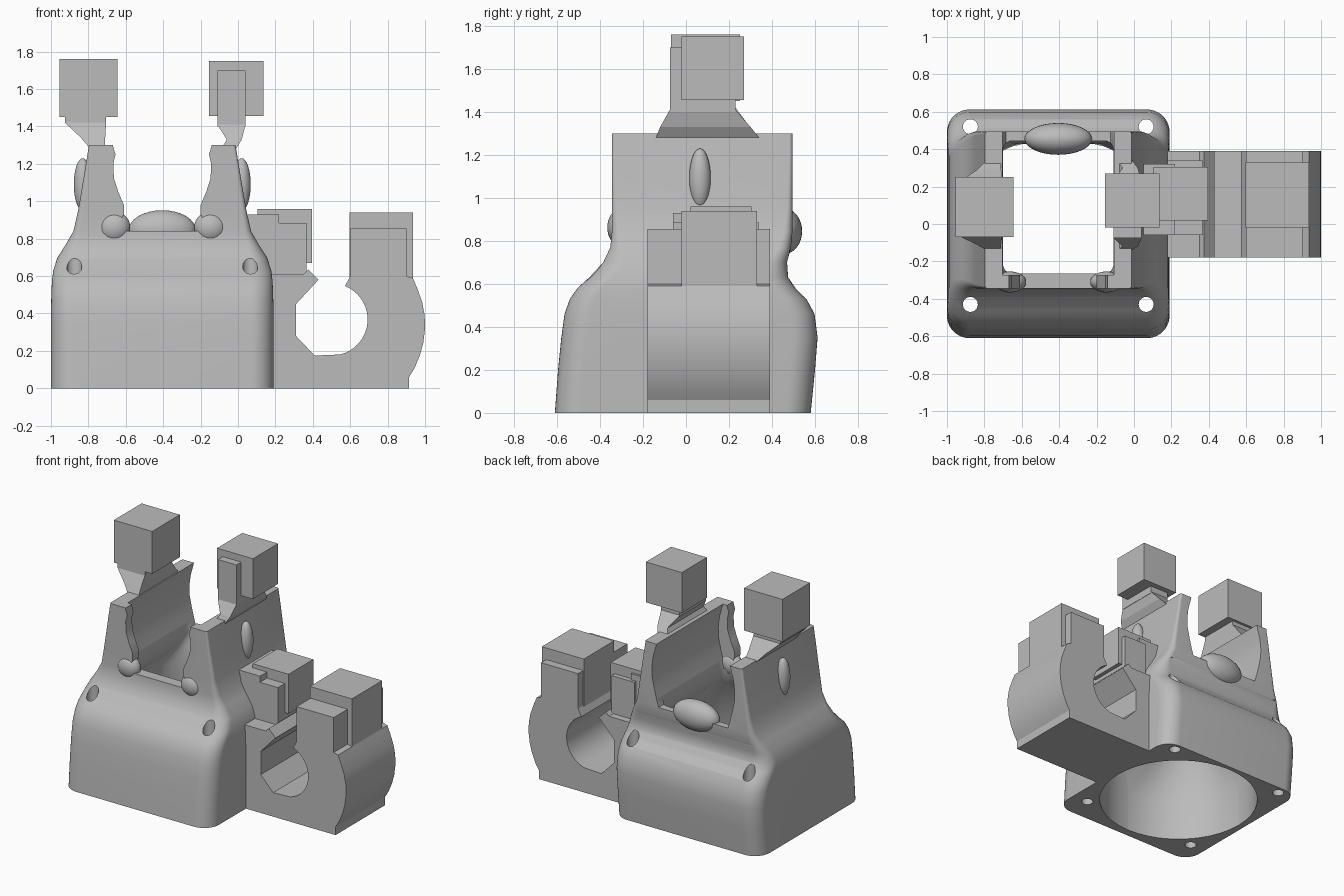
import bpy, bmesh, math
from mathutils import Matrix

if "Cube" in bpy.data.objects:
    bpy.data.objects.remove(bpy.data.objects["Cube"])

CX = -0.405  # centre line of the duct

grey = bpy.data.materials.new("plain grey")
grey.diffuse_color = (0.5, 0.5, 0.5, 1)
grey.use_nodes = True
grey.node_tree.nodes["Principled BSDF"].inputs["Base Color"].default_value = grey.diffuse_color


def finish(bm, name):
    bmesh.ops.recalc_face_normals(bm, faces=bm.faces)
    me = bpy.data.meshes.new(name)
    bm.to_mesh(me)
    bm.free()
    me.materials.append(grey)
    ob = bpy.data.objects.new(name, me)
    bpy.context.collection.objects.link(ob)
    return ob


def smooth(ob, angle=35):
    bpy.ops.object.select_all(action='DESELECT')
    ob.select_set(True)
    bpy.context.view_layer.objects.active = ob
    bpy.ops.object.shade_smooth_by_angle(angle=math.radians(angle))


def loft(name, rings):
    """Skin a stack of point rings and cap both ends."""
    bm = bmesh.new()
    loops = [[bm.verts.new(p) for p in ring] for ring in rings]
    for a, b in zip(loops, loops[1:]):
        for i in range(len(a)):
            j = (i + 1) % len(a)
            bm.faces.new((a[i], a[j], b[j], b[i]))
    bm.faces.new(loops[0])
    bm.faces.new(loops[-1])
    return finish(bm, name)


def rounded(z, hx, y0, y1, r, n=10):
    """Rounded rectangle ring around the duct centre line."""
    pts = []
    corners = [(hx - r, y1 - r), (r - hx, y1 - r), (r - hx, y0 + r), (hx - r, y0 + r)]
    for k, (x, y) in enumerate(corners):
        for i in range(n + 1):
            a = math.pi / 2 * (k + i / n)
            pts.append((CX + x + r * math.cos(a), y + r * math.sin(a), z))
    return pts


def rect(z, x0, x1, y0, y1):
    return [(x0, y0, z), (x1, y0, z), (x1, y1, z), (x0, y1, z)]


def box(name, x0, x1, y0, y1, z0, z1):
    return loft(name, [rect(z0, x0, x1, y0, y1), rect(z1, x0, x1, y0, y1)])


def extrude_y(name, profile, y0, y1):
    return loft(name, [[(x, y, z) for x, z in profile] for y in (y0, y1)])


def ellipsoid(name, centre, size):
    bm = bmesh.new()
    m = Matrix.Translation(centre) @ Matrix.Diagonal((*size, 1))
    bmesh.ops.create_uvsphere(bm, u_segments=32, v_segments=16, radius=1, matrix=m)
    ob = finish(bm, name)
    smooth(ob)


def cut(ob, cutters):
    for c in cutters:
        c.hide_render = True
        mod = ob.modifiers.new("cut", 'BOOLEAN')
        mod.operation, mod.solver, mod.object = 'DIFFERENCE', 'EXACT', c
    dg = bpy.context.evaluated_depsgraph_get()
    me = bpy.data.meshes.new_from_object(ob.evaluated_get(dg))
    ob.modifiers.clear()
    ob.data = me
    for c in cutters:
        bpy.data.objects.remove(c)


# Duct body: rounded base that narrows into two upright walls
body = loft("duct_body", [rounded(*r) for r in [
    (0, .595, -.61, .58, .12), (.2, .595, -.595, .60, .12), (.35, .595, -.58, .612, .12),
    (.46, .594, -.565, .598, .12), (.53, .592, -.54, .56, .12), (.58, .589, -.505, .51, .115),
    (.63, .583, -.45, .475, .11), (.70, .56, -.385, .47, .09), (.77, .515, -.352, .488, .06),
    (.84, .475, -.345, .495, .04), (.95, .45, -.345, .495, .025), (1.08, .428, -.345, .495, .02),
    (1.2, .408, -.345, .495, .015), (1.3, .392, -.345, .495, .015)]])

# Cavity from round inlet to square outlet
cavity = loft("cavity_cutter", [rounded(*r) for r in [
    (-.05, .55, -.55, .55, .549), (.3, .545, -.545, .545, .54), (.6, .45, -.41, .43, .3),
    (.72, .35, -.31, .43, .12), (.82, .295, -.265, .445, .05), (1.5, .295, -.265, .445, .05)]])


def notch(name, half, y0, y1):
    prof = [(CX + w, z) for z, w in half] + [(CX - w, z) for z, w in reversed(half)]
    return extrude_y(name, prof, y0, y1)


front_notch = notch("front_notch_cutter", [
    (.84, .25), (.93, .205), (.98, .205), (1.05, .235), (1.12, .258), (1.2, .262),
    (1.25, .25), (1.29, .262), (1.5, .262)], -1, .11)
back_notch = notch("back_notch_cutter", [
    (.841, .28), (.9, .297), (.97, .315), (1.05, .332), (1.12, .335), (1.2, .325),
    (1.301, .297), (1.5, .297)], -.272, 1)

# Four screw holes
holes = []
for x in (-.47, .47):
    for y in (-.43, .52):
        ring = [(CX + x + .04 * math.cos(t * math.pi / 12), y + .04 * math.sin(t * math.pi / 12))
                for t in range(24)]
        holes.append(loft("hole_cutter", [[(a, b, z) for a, b in ring] for z in (-.1, .76)]))
cut(body, [cavity, front_notch, back_notch] + holes)
smooth(body)

# Rounded reinforcements on the walls, front arms and back edge
for side, s in (("left", -1), ("right", 1)):
    ellipsoid(side + "_arm_ball", (CX + s * .257, -.31, .862), (.086, .056, .083))
    ellipsoid(side + "_wall_bump", (CX + s * .425, .065, 1.09), (.048, .05, .14))
ellipsoid("back_bump", (CX, .455, .845), (.18, .085, .107))

# Blocks above the two walls, on flared necks
loft("left_neck", [rect(1.28, -.79, -.71, -.14, .34), rect(1.34, -.84, -.71, -.11, .29),
                   rect(1.42, -.925, -.705, -.07, .23), rect(1.46, -.925, -.705, -.07, .23)])
box("left_top_block", -.955, -.645, -.07, .25, 1.45, 1.76)
loft("right_neck", [rect(1.28, -.09, -.01, -.14, .34), rect(1.33, -.06, .02, -.12, .3),
                    rect(1.41, -.11, .04, -.075, .23)])
box("right_post", -.11, .04, -.075, .23, 1.40, 1.70)
box("right_top_block", -.155, .135, -.02, .27, 1.455, 1.75)

# Side clip with a round seat that is open at the top
seat = [(.5 + .193 * math.cos(math.radians(a)), .368 + .193 * math.sin(math.radians(a)))
        for a in range(68, -79, -8)]
outer = [(.17, 0), (.915, 0), (.915, .06), (.945, .11), (.972, .175), (.99, .24), (1, .32),
         (.998, .39), (.985, .46), (.96, .53), (.935, .59), (.9, .6), (.9, .855), (.6, .855),
         (.6, .6)]
tail = [(.41, .175), (.31, .28), (.31, .45), (.43, .58), (.375, .635), (.35, .61), (.17, .61)]
clip = extrude_y("side_clip", outer + seat + tail, -.18, .39)
smooth(clip, 25)
box("clip_outer_block", .595, .935, -.02, .33, .59, .94)

# Bracket tying the clip to the duct wall
extrude_y("clip_bracket", [(.17, .55), (.22, .55), (.22, .93), (.03, .93), (.03, .88), (.1, .72)],
          -.06, .32)
box("clip_inner_arm", .18, .365, -.06, .34, .58, .885)
box("clip_inner_block", .105, .395, .02, .305, .67, .96)
